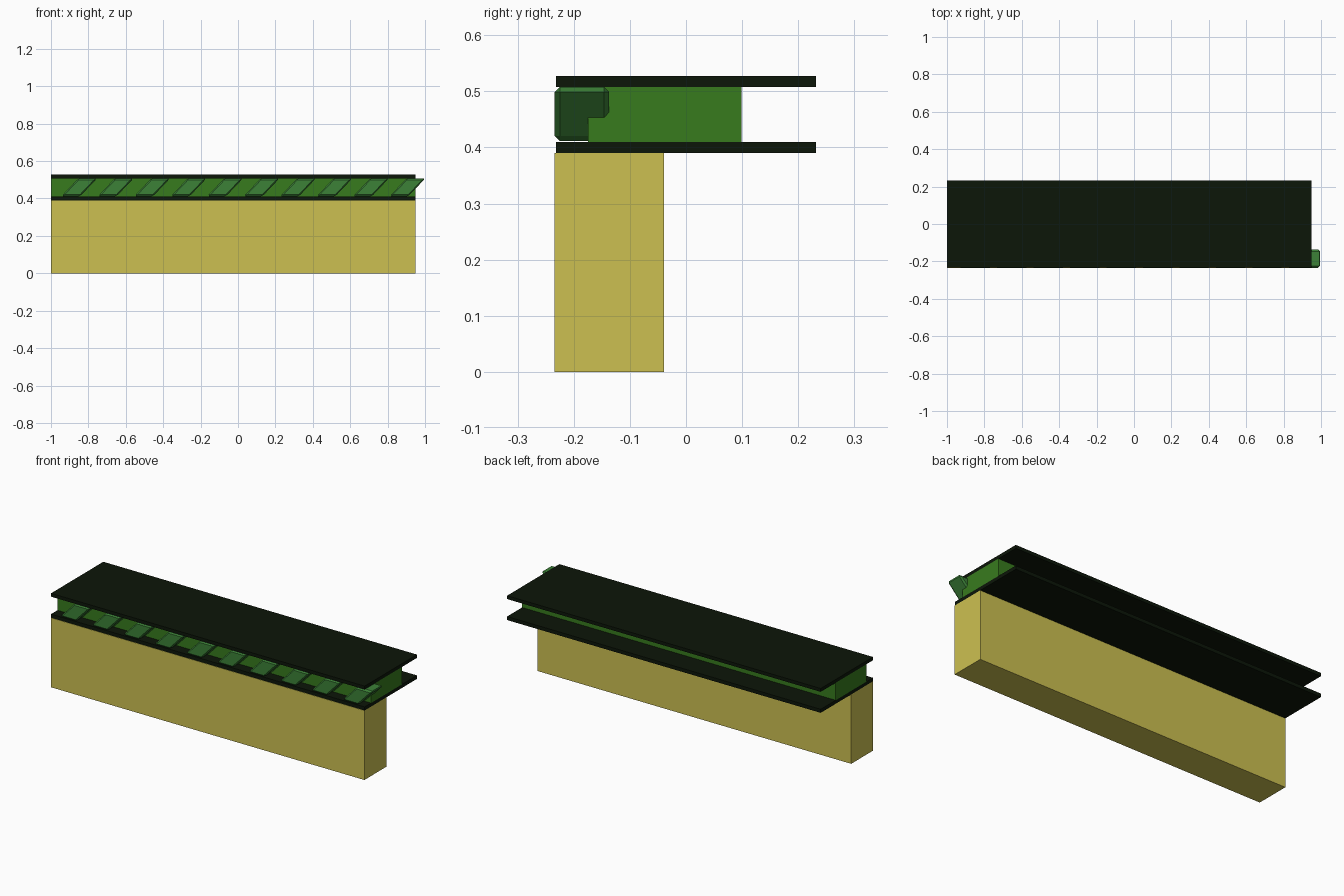
import bpy, bmesh
from mathutils import Matrix

if "Cube" in bpy.data.objects:
    bpy.data.objects.remove(bpy.data.objects["Cube"])


def material(name, rgb):
    m = bpy.data.materials.new(name)
    m.diffuse_color = (*[(c / 255) ** 2.2 for c in rgb], 1)
    m.use_nodes = True
    m.node_tree.nodes["Principled BSDF"].inputs["Base Color"].default_value = m.diffuse_color
    return m


SAND = material("sand", (203, 191, 82))
DARK = material("dark_slab", (20, 28, 17))
GREEN = material("green", (58, 122, 35))
TILE = material("tile_green", (62, 128, 58))


def box(name, lo, hi, mat, shear=0.0, bevel=0.0):
    """Box between two corners, optionally leaning along x and chamfered."""
    size = [b - a for a, b in zip(lo, hi)]
    mid = [(a + b) / 2 for a, b in zip(lo, hi)]
    bm = bmesh.new()
    bmesh.ops.create_cube(bm, size=1)
    bmesh.ops.scale(bm, vec=size, verts=bm.verts)
    if bevel:
        bmesh.ops.bevel(bm, geom=bm.edges[:], offset=bevel, segments=1,
                        affect='EDGES', profile=0.5)
    lean = Matrix.Identity(4)
    lean[0][2] = shear
    bmesh.ops.transform(bm, matrix=Matrix.Translation(mid) @ lean, verts=bm.verts)
    mesh = bpy.data.meshes.new(name)
    bm.to_mesh(mesh)
    bm.free()
    mesh.materials.append(mat)
    ob = bpy.data.objects.new(name, mesh)
    bpy.context.collection.objects.link(ob)
    return ob


X0, X1 = -1.0, 0.95

# Wall and the two thin slabs with the core between them
box("wall", (X0, -0.234, 0), (X1, -0.039, 0.39), SAND)
box("lower_slab", (X0, -0.232, 0.39), (X1, 0.232, 0.41), DARK)
box("core", (X0, -0.175, 0.41), (X1, 0.099, 0.508), GREEN)
box("upper_slab", (X0, -0.232, 0.508), (X1, 0.232, 0.527), DARK)

# Row of leaning chamfered blocks along the front
for i in range(10):
    x = -0.849 + i * 0.195
    box(f"leaning_block_{i + 1}", (x - 0.05, -0.234, 0.411),
        (x + 0.05, -0.137, 0.508), TILE, shear=0.95, bevel=0.009)
